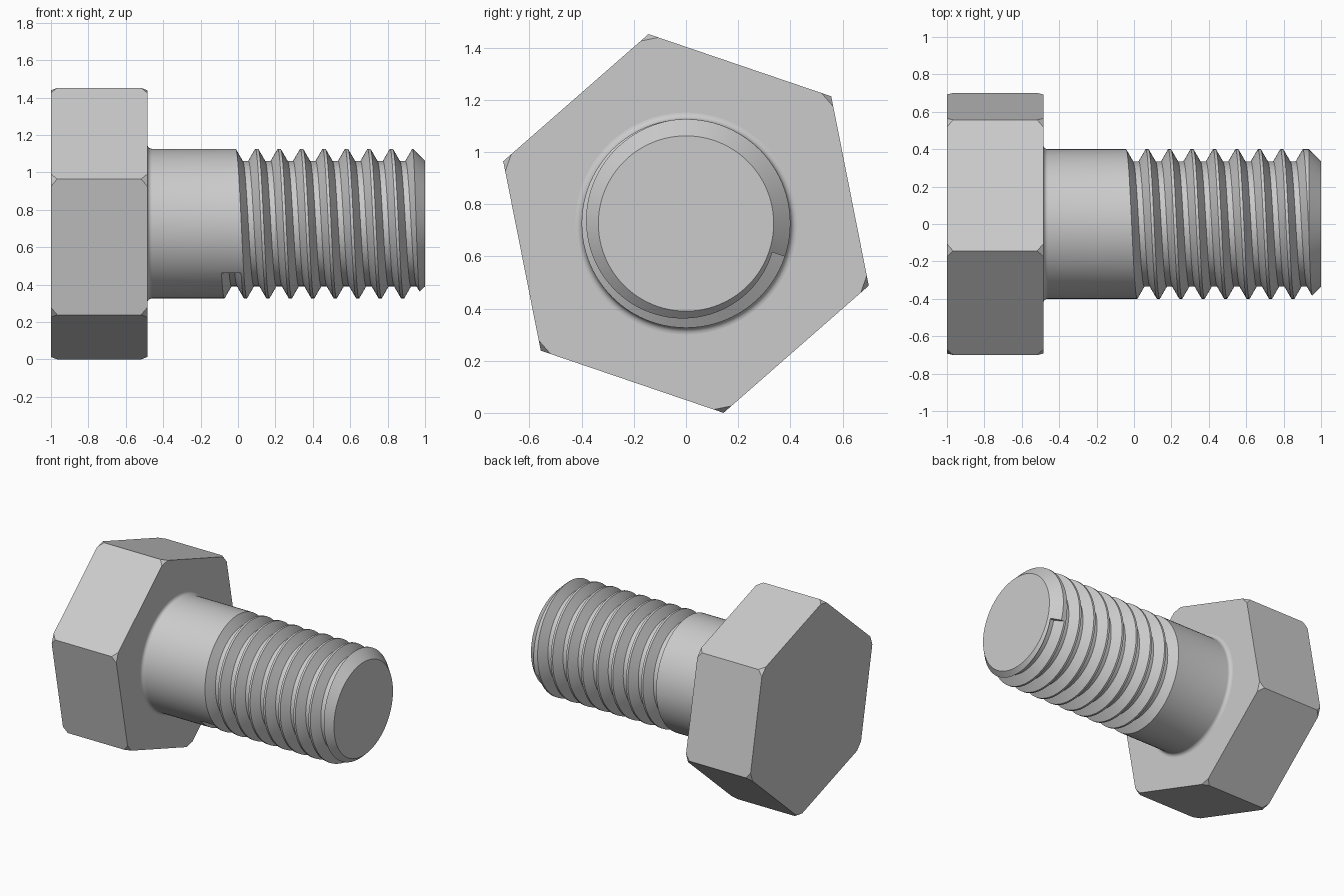
import bpy, bmesh
from math import sin, cos, radians, pi
from mathutils import Vector, Matrix

cube = bpy.data.objects.get("Cube")
if cube:
    bpy.data.objects.remove(cube)

AXIS_Z = 0.726                 # height of the bolt axis
HEAD_X = (-1.0, -0.485)        # outer and inner face of the head
R, ROOT = 0.4, 0.335           # thread crest and root radius
PITCH, STEPS = 0.12, 96

steel = bpy.data.materials.new("grey steel")
steel.use_nodes = True
colour = (0.6, 0.6, 0.6, 1)
steel.diffuse_color = colour
steel.node_tree.nodes["Principled BSDF"].inputs["Base Color"].default_value = colour


def make_object(name, bm):
    bmesh.ops.recalc_face_normals(bm, faces=bm.faces)
    mesh = bpy.data.meshes.new(name)
    bm.to_mesh(mesh)
    bm.free()
    mesh.materials.append(steel)
    ob = bpy.data.objects.new(name, mesh)
    ob.location.z = AXIS_Z
    bpy.context.collection.objects.link(ob)
    return ob


def polar(x, r, a):
    return Vector((x, r * cos(a), r * sin(a)))


# Hexagonal head with its corners clipped at both faces
bm = bmesh.new()
angles = [radians(41.2 + 60 * i) for i in range(6)]
for x, inward in zip(HEAD_X, (1, -1)):
    for a in angles:
        corner = polar(x, 0.74, a)
        bm.verts.new(corner + Vector((inward * 0.033, 0, 0)))
        for turn in (-pi / 3, pi / 3):
            side = (polar(x, 0.74, a + turn) - corner).normalized()
            bm.verts.new(corner + side * 0.04)
bmesh.ops.convex_hull(bm, input=bm.verts)
bmesh.ops.dissolve_limit(bm, angle_limit=0.02, verts=bm.verts, edges=bm.edges)
make_object("hex_head", bm)

# Shank: turned profile with a fillet under the head and a chamfered tip
fillet = 0.025
profile = [(-0.52, 0), (-0.52, R + fillet)]
for i in range(7):
    t = i / 6 * pi / 2
    profile.append((HEAD_X[1] + fillet * (1 - cos(t)), R + fillet * (1 - sin(t))))
profile += [(1 - (R - ROOT), R), (1, ROOT + 0.001), (1, 0)]
bm = bmesh.new()
vs = [bm.verts.new((x, r, 0)) for x, r in profile]
es = [bm.edges.new(pair) for pair in zip(vs, vs[1:])]
bmesh.ops.spin(bm, geom=vs + es, axis=(1, 0, 0), cent=(0, 0, 0),
               angle=2 * pi, steps=STEPS, use_merge=True)
bmesh.ops.remove_doubles(bm, verts=bm.verts, dist=1e-5)
bmesh.ops.dissolve_limit(bm, angle_limit=0.001, verts=bm.verts, edges=bm.edges)
shank = make_object("threaded_shank", bm)

# Helical groove cutter with a trapezoid section and abrupt ends
start, end = radians(221.5), radians(341.5 + 360 * 8)
count = round((end - start) / (2 * pi) * STEPS)
section = [(-0.0542, 0.403), (-0.015, ROOT), (0.015, ROOT), (0.0542, 0.403)]
bm = bmesh.new()
rings = []
for i in range(count + 1):
    a = start + (end - start) * i / count
    centre = 0.04 + PITCH * (a - 2.5 * pi) / (2 * pi)
    rings.append([bm.verts.new(polar(centre + dx, r, a)) for dx, r in section])
for p, q in zip(rings, rings[1:]):
    for j in range(4):
        k = (j + 1) % 4
        bm.faces.new((p[j], p[k], q[k], q[j]))
bm.faces.new(rings[0])
bm.faces.new(rings[-1])
cutter = make_object("thread_cutter", bm)
cutter.hide_render = True

# Cut the thread and keep only the finished shank
cut = shank.modifiers.new("thread", 'BOOLEAN')
cut.operation = 'DIFFERENCE'
cut.solver = 'EXACT'
cut.object = cutter
bpy.context.view_layer.update()
done = bpy.data.meshes.new_from_object(
    shank.evaluated_get(bpy.context.evaluated_depsgraph_get()))
shank.modifiers.clear()
shank.data = done
bpy.data.objects.remove(cutter)

# Smooth round surfaces, sharp edges kept
bpy.ops.object.select_all(action='DESELECT')
shank.select_set(True)
bpy.context.view_layer.objects.active = shank
bpy.ops.object.shade_smooth_by_angle(angle=radians(25))
